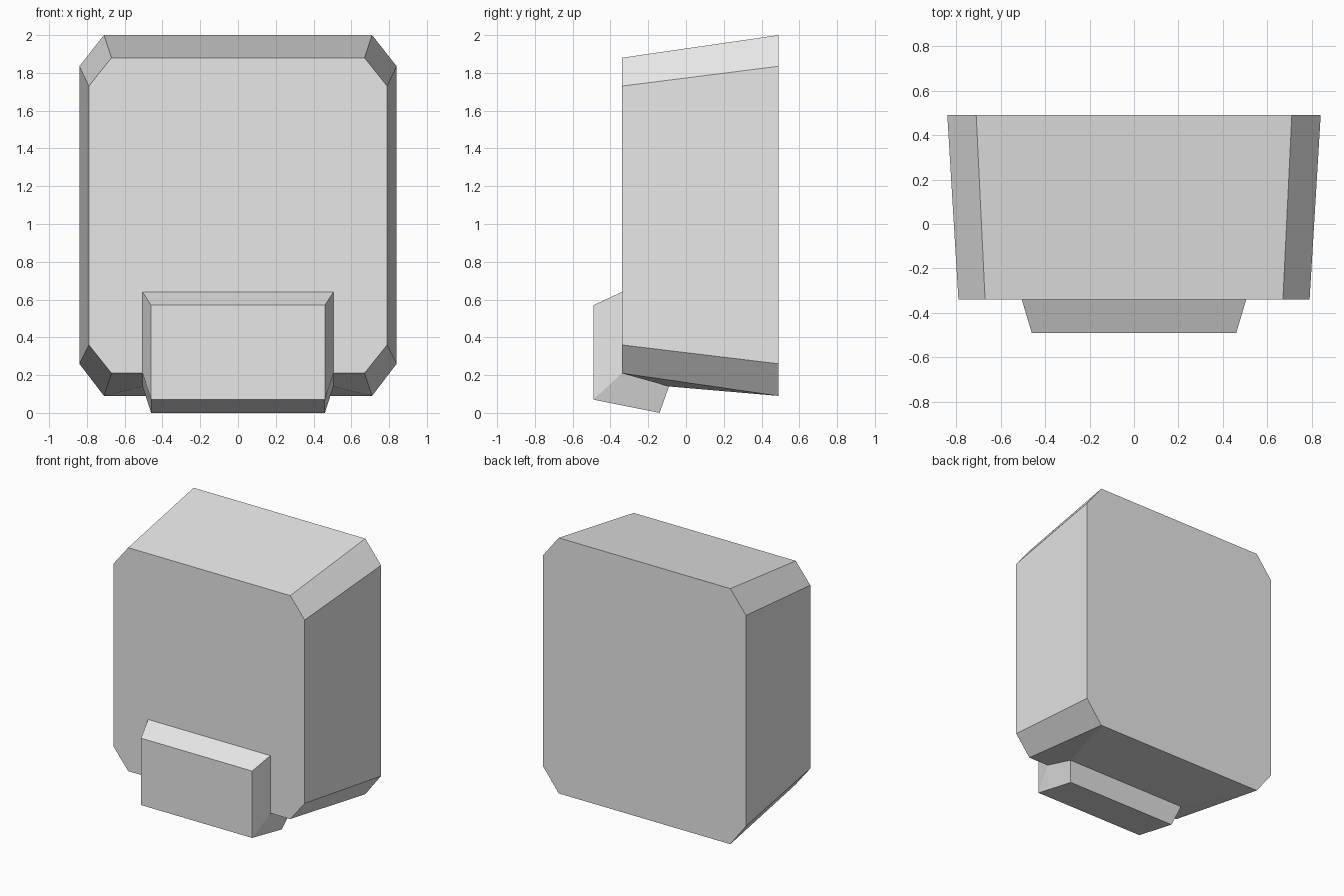
import bpy
import bmesh

cube = bpy.data.objects.get("Cube")
if cube:
    bpy.data.objects.remove(cube, do_unlink=True)

grey = bpy.data.materials.new("plain_grey")
grey.use_nodes = True
colour = (0.8, 0.8, 0.8, 1)
grey.diffuse_color = colour
grey.node_tree.nodes["Principled BSDF"].inputs["Base Color"].default_value = colour

bm = bmesh.new()


def half_outline(side, y, wide, narrow, heights):
    """One side of a chamfered rectangle, from bottom to top."""
    widths = (narrow, wide, wide, narrow)
    return [bm.verts.new((side * w, y, z)) for w, z in zip(widths, heights)]


def rim(side, half_width, profile):
    """One side of the pouch, from top to bottom."""
    return [bm.verts.new((side * half_width, y, z)) for y, z in profile]


# Points of each half, right then left
front, back, base, outer = [], [], [], []
for side in (-1, 1):
    front.append(half_outline(side, -0.34, 0.79, 0.67, (0.21, 0.36, 1.73, 1.88)))
    back.append(half_outline(side, 0.49, 0.84, 0.71, (0.09, 0.26, 1.835, 2.0)))
    base.append(rim(side, 0.505, ((-0.34, 0.64), (-0.34, 0.21), (-0.09, 0.14))))
    outer.append(rim(side, 0.46, ((-0.49, 0.57), (-0.49, 0.07), (-0.14, 0.0))))

# Main shell: front notched around the pouch, whole back, top and underside
bm.faces.new(front[1] + front[0][::-1] + [base[0][1], base[0][0], base[1][0], base[1][1]])
bm.faces.new(back[0] + back[1][::-1])
bm.faces.new((front[0][3], front[1][3], back[1][3], back[0][3]))
bm.faces.new((base[0][2], back[0][0], back[1][0], base[1][2]))

# Front pouch: top, front, underside and rear lip
bm.faces.new((base[0][0], base[1][0], outer[1][0], outer[0][0]))
for i in range(2):
    bm.faces.new((outer[0][i], outer[1][i], outer[1][i + 1], outer[0][i + 1]))
bm.faces.new((outer[0][2], outer[1][2], base[1][2], base[0][2]))

# Side walls, corner chamfers, underside corners and pouch sides
for f, k, b, o in zip(front, back, base, outer):
    for i in range(3):
        bm.faces.new((f[i], f[i + 1], k[i + 1], k[i]))
    bm.faces.new((f[0], b[1], b[2], k[0]))
    for i in range(2):
        bm.faces.new((b[i], b[i + 1], o[i + 1], o[i]))

bmesh.ops.recalc_face_normals(bm, faces=bm.faces[:])
mesh = bpy.data.meshes.new("pack_with_front_pouch")
bm.to_mesh(mesh)
bm.free()
mesh.materials.append(grey)
pack = bpy.data.objects.new("pack_with_front_pouch", mesh)
bpy.context.collection.objects.link(pack)
